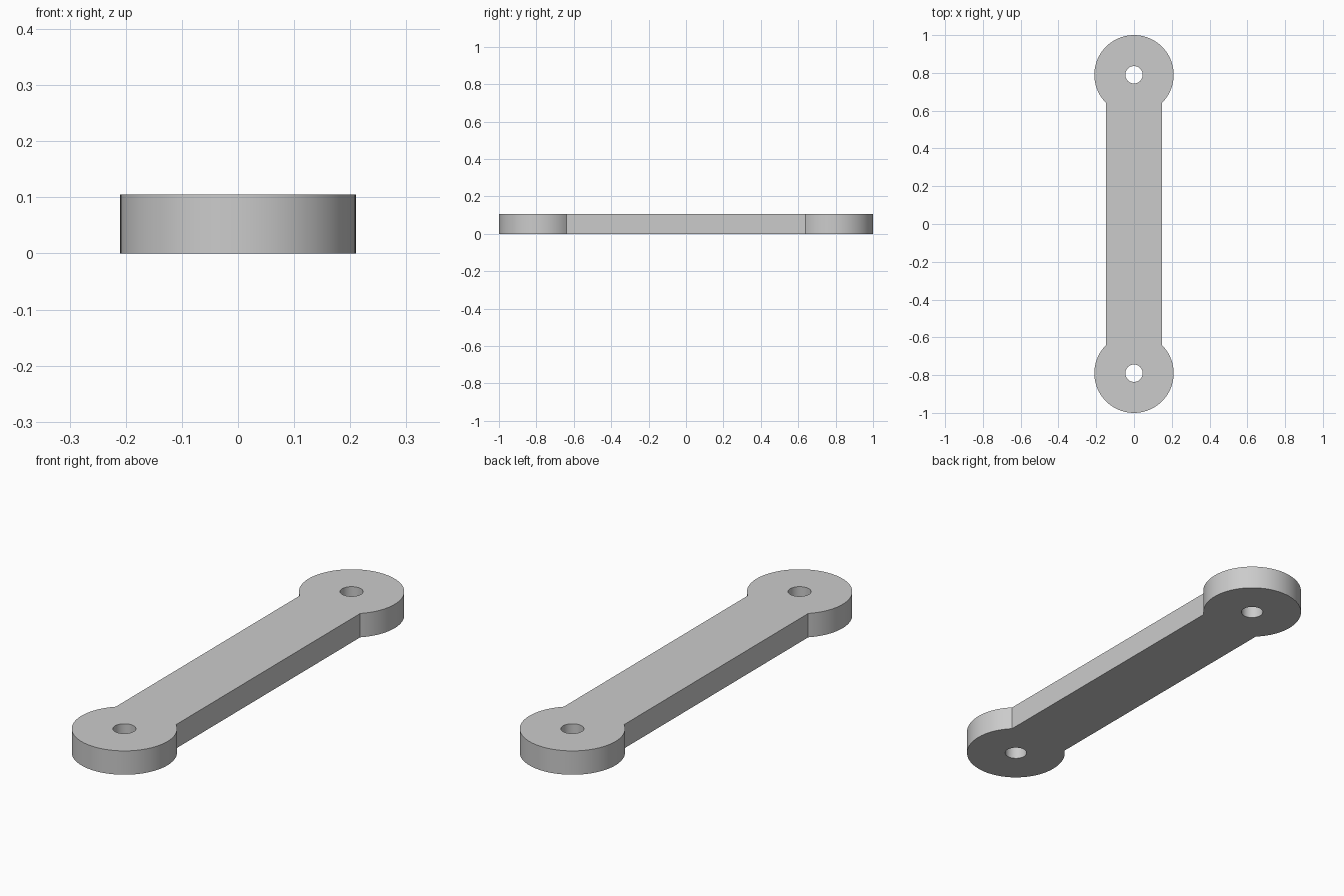
import bpy
import bmesh
from math import asin, cos, sin, pi, radians

cube = bpy.data.objects.get("Cube")
if cube:
    bpy.data.objects.remove(cube, do_unlink=True)

END_Y = 0.79         # distance of each eye from the middle
EYE_RADIUS = 0.21
HOLE_RADIUS = 0.046
HALF_WIDTH = 0.147   # half width of the straight bar
THICKNESS = 0.105


def arc(centre_y, radius, start, sweep, steps):
    """Points along a circular arc, both ends included."""
    angles = [start + sweep * i / steps for i in range(steps + 1)]
    return [(radius * cos(a), centre_y + radius * sin(a)) for a in angles]


def add_loop(bm, points):
    verts = [bm.verts.new((x, y, 0)) for x, y in points]
    for i, v in enumerate(verts):
        bm.edges.new((v, verts[(i + 1) % len(verts)]))


bm = bmesh.new()

# Outline: a round eye at each end, joined by the straight sides of the bar
neck = asin(HALF_WIDTH / EYE_RADIUS)
sweep = 2 * (pi - neck)
outline = []
for sign, first in ((1, -pi / 2 + neck), (-1, pi / 2 + neck)):
    outline += arc(sign * END_Y, EYE_RADIUS, first, sweep, 72)
add_loop(bm, outline)

# Pin holes
for sign in (1, -1):
    add_loop(bm, arc(sign * END_Y, HOLE_RADIUS, 0, 2 * pi, 48)[:-1])

# Fill around the holes and raise to full thickness
bmesh.ops.triangle_fill(bm, edges=bm.edges[:], use_beauty=True, normal=(0, 0, 1))
raised = bmesh.ops.extrude_face_region(bm, geom=bm.faces[:], use_keep_orig=True)
top = [g for g in raised["geom"] if isinstance(g, bmesh.types.BMVert)]
bmesh.ops.translate(bm, verts=top, vec=(0, 0, THICKNESS))
bmesh.ops.recalc_face_normals(bm, faces=bm.faces[:])

mesh = bpy.data.meshes.new("link_bar")
bm.to_mesh(mesh)
bm.free()
link_bar = bpy.data.objects.new("link_bar", mesh)
bpy.context.collection.objects.link(link_bar)

# Plain grey material
grey = bpy.data.materials.new("light_grey")
grey.use_nodes = True
colour = (0.6, 0.6, 0.6, 1)
grey.diffuse_color = colour
for node in grey.node_tree.nodes:
    if node.type == "BSDF_PRINCIPLED":
        node.inputs["Base Color"].default_value = colour
mesh.materials.append(grey)

# Smooth round walls, crisp rims
bpy.ops.object.select_all(action="DESELECT")
link_bar.select_set(True)
bpy.context.view_layer.objects.active = link_bar
bpy.ops.object.shade_smooth_by_angle(angle=radians(30))
